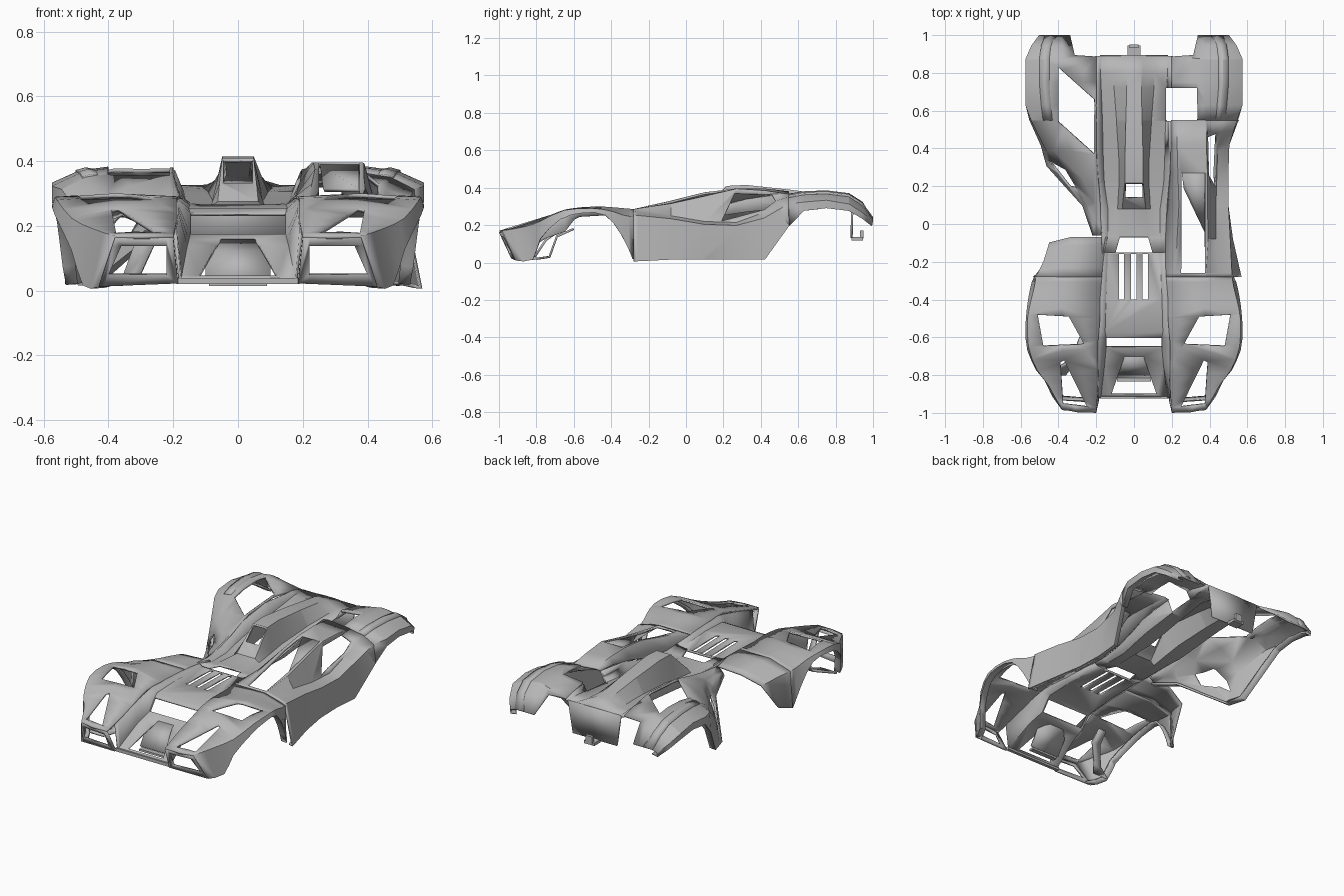
import bpy
import bmesh
from mathutils import Vector

old = bpy.data.objects.get("Cube")
if old:
    bpy.data.objects.remove(old, do_unlink=True)

paint = bpy.data.materials.new("plain grey")
paint.use_nodes = True
paint.diffuse_color = (.47, .47, .47, 1)
paint.node_tree.nodes["Principled BSDF"].inputs["Base Color"].default_value = paint.diffuse_color


def smooth_rows(rows, steps):
    """Insert curved in-between rows along the length of a panel."""
    rows = [[Vector(p) for p in row] for row in rows]
    result = []
    for i in range(len(rows) - 1):
        before, after = rows[max(i - 1, 0)], rows[min(i + 2, len(rows) - 1)]
        for k in range(steps):
            t = k / steps
            blended = []
            for a, b, c, d in zip(before, rows[i], rows[i + 1], after):
                m, n = (c - a) / 2, (d - b) / 2
                blended.append(b + m * t + (3 * (c - b) - 2 * m - n) * t ** 2
                               + (2 * (b - c) + m + n) * t ** 3)
            result.append(blended)
    return result + [rows[-1]]


def cut_hole(bm, axis, outline, min_x=-9):
    """Remove a convex outline, projected along an axis, from the sheet."""
    u, v = [i for i in range(3) if i != axis]
    middle = Vector((0, 0, 0))
    for p in outline:
        middle[u] += p[0] / len(outline)
        middle[v] += p[1] / len(outline)
    inside = [f for f in bm.faces if f.calc_center_median().x > min_x]
    for p, q in zip(outline, outline[1:] + outline[:1]):
        spot, normal = Vector((0, 0, 0)), Vector((0, 0, 0))
        spot[u], spot[v] = p
        normal[u], normal[v] = q[1] - p[1], p[0] - q[0]
        normal.normalize()
        if normal.dot(middle - spot) > 0:
            normal.negate()
        geom = set(inside)
        for f in inside:
            geom.update(f.edges)
            geom.update(f.verts)
        cut = bmesh.ops.bisect_plane(bm, geom=list(geom), dist=.00001,
                                     plane_co=spot, plane_no=normal)
        inside = [f for f in cut["geom"] if isinstance(f, bmesh.types.BMFace)
                  and normal.dot(f.calc_center_median() - spot) < 0]
    bmesh.ops.delete(bm, geom=inside, context="FACES")


def panel(name, rows, holes=(), side=1, steps=1, lip=0):
    """Thin sheet through rows of points, with cut holes and an inner lip."""
    rows = smooth_rows(rows, steps)
    if lip:
        rows = [row + [row[-1] + Vector((-lip, 0, .004))] for row in rows]
    bm = bmesh.new()
    grid = [[bm.verts.new(p) for p in row] for row in rows]
    for near, far in zip(grid, grid[1:]):
        for i in range(len(near) - 1):
            bm.faces.new((near[i], near[i + 1], far[i + 1], far[i]))
    for hole in holes:
        cut_hole(bm, *hole)
    for vert in bm.verts:
        vert.co.x *= side
    mesh = bpy.data.meshes.new(name)
    bm.to_mesh(mesh)
    bm.free()
    mesh.materials.append(paint)
    obj = bpy.data.objects.new(name, mesh)
    bpy.context.collection.objects.link(obj)
    shell = obj.modifiers.new("thickness", "SOLIDIFY")
    shell.thickness, shell.offset = .012, 0
    bpy.ops.object.select_all(action="DESELECT")
    obj.select_set(True)
    bpy.context.view_layer.objects.active = obj
    bpy.ops.object.shade_smooth_by_angle(angle=.45)


def section(y, *points):
    """Cross-section of (x, z) points; a point with its own y is kept."""
    return [p if len(p) == 3 else (p[0], y, p[1]) for p in points]


def mirrored(y, *half):
    """Symmetric cross-section from its outer-to-inner half."""
    return section(y, *[(-x, z) for x, z in half], *reversed(half))


def rectangle(left, right, low, high):
    return [(left, low), (right, low), (right, high), (left, high)]


def box(name, centre, size):
    bpy.ops.mesh.primitive_cube_add(size=1, location=centre)
    obj = bpy.context.object
    obj.name, obj.scale = name, size
    obj.data.materials.append(paint)


# Directions in which holes are cut
ACROSS, ALONG, DOWN = range(3)
SIDES = {"left": 1, "right": -1}

# Front fenders: inner edge, crown, shoulder, arch edge
nose_corner, nose_foot = (.38, -.98, .165), (.43, -.91, .015)
fender_end = section(-.28, (.17, .28), (.38, .28), (.515, .24), (.53, .02))
fender = [
    section(-.995, (.2, .165), (.3, .165), nose_corner, nose_foot),
    section(-.85, (.19, .21), (.36, .21), (.45, .19), (.475, -.82, .02)),
    section(-.72, (.19, .25), (.37, .25), (.51, -.77, .22), (.51, -.78, .13)),
    section(-.62, (.19, .28), (.38, .285), (.555, -.65, .275), (.56, -.67, .235)),
    section(-.5, (.18, .285), (.38, .295), (.56, .285), (.57, -.55, .268)),
    section(-.4, (.18, .28), (.38, .29), (.54, .27), (.56, -.43, .255)),
    section(-.34, (.175, .28), (.38, .285), (.525, .25), (.545, .145)),
    fender_end,
]
fender_holes = [
    (DOWN, [(.51, -.48), (.345, -.49), (.265, -.635), (.48, -.645)]),
    (DOWN, [(.37, -.72), (.39, -.73), (.375, -.95), (.25, -.965)]),
]
lamp_frame = [[(.2, -.995, .165), nose_corner], [(.185, -.93, .025), nose_foot]]
lamp_hole = (ALONG, [(.22, .05), (.22, .14), (.36, .14), (.4, .05)])
for word, side in SIDES.items():
    panel("front_fender_" + word, fender, fender_holes, side, steps=2, lip=.035)
    panel("lamp_frame_" + word, lamp_frame, [lamp_hole], side)

# Right fender tail sloping down behind the front wheel
tail = [fender_end,
        section(-.17, (.16, .275), (.35, .27), (.475, -.2, .22), (.5, -.26, .02)),
        section(-.07, (.14, .26), (.33, .25), (.445, -.1, .2), (.475, -.22, .03))]
panel("fender_tail_right", tail, side=-1, steps=2)

# Wheel well brace behind the right lamp
brace = [section(-.6, (.24, .18), (.29, .18)), section(-.69, (.26, .14), (.32, .14)),
         section(-.73, (.31, .03), (.36, .03)), section(-.8, (.36, .02), (.47, .02))]
panel("well_brace", brace, side=-1)

# Hood and nose with grille opening, vent slots and nose intake
hood = [mirrored(-.15, (.17, .275), (.14, .255)), mirrored(-.4, (.18, .28), (.15, .26)),
        mirrored(-.57, (.19, .28), (.155, .25)), mirrored(-.6, (.19, .275), (.15, .235)),
        mirrored(-.65, (.19, .265), (.15, .17)), mirrored(-.75, (.19, .24), (.16, .135)),
        mirrored(-.92, (.195, .185), (.18, .03))]
hood_holes = [(DOWN, rectangle(x, x + .028, -.4, -.158)) for x in (-.08, -.016, .046)]
hood_holes.append((DOWN, rectangle(-.145, .145, -.65, -.6)))
hood_holes.append((DOWN, [(-.05, -.7), (.05, -.7), (.12, -.9), (-.12, -.9)]))
panel("hood_and_nose", hood, hood_holes)
panel("nose_recess", [mirrored(-.7, (.05, .155)), mirrored(-.75, (.1, .12)), mirrored(-.81, (.1, .03))])
box("splitter", (0, -.82, .02), (.18, .03, .012))
box("bumper_bar", (0, -.915, .03), (.38, .02, .02))

# Centre deck rising into the roof air intake
spine = [mirrored(-.15, (.17, .275), (.15, .265), (.11, .26), (.1, .26)),
         mirrored(-.06, (.17, .27), (.14, .25), (.1, .25), (.08, .25)),
         mirrored(.08, (.18, .28), (.14, .25), (.085, .25), (.06, .27)),
         mirrored(.22, (.19, .31), (.16, .26), (.075, .26), (.045, .405)),
         mirrored(.32, (.2, .34), (.165, .275), (.075, .275), (.045, .41)),
         mirrored(.55, (.2, .37), (.17, .3), (.09, .3), (.04, .385)),
         mirrored(.8, (.2, .345), (.18, .32), (.11, .315), (.035, .35)),
         mirrored(.89, (.2, .325), (.18, .32), (.13, .32), (.035, .325))]
deck_cut = (DOWN, rectangle(.17, .335, .545, .72))
intake_cut = (DOWN, rectangle(-.045, .045, .14, .215))
scuttle_cut = (DOWN, [(-.075, -.07), (.075, -.07), (.1, -.16), (-.1, -.16)])
panel("centre_deck", spine, [deck_cut, intake_cut, scuttle_cut])

# Cockpit on the left: deck edge, roof edges, window foot, crease, sill
cockpit = [
    section(-.28, (.17, .28), (.22, .28), (.38, .28), (.45, .27), (.515, .25), (.565, .01)),
    section(-.08, (.17, .27), (.23, .325), (.39, .31), (.43, .245), (.505, .23), (.52, .02)),
    section(.1, (.18, .285), (.24, .37), (.385, .35), (.43, .215), (.495, .2), (.49, .02)),
    section(.27, (.195, .33), (.235, .39), (.385, .39), (.435, .21), (.495, .195), (.485, .02)),
    section(.42, (.2, .36), (.23, .39), (.38, .38), (.44, .265), (.5, .235), (.5, .02)),
    section(.55, (.2, .37), (.23, .375), (.38, .36), (.47, .345), (.54, .31), (.55, .2)),
]
windshield = (DOWN, rectangle(.25, .375, -.26, .27))
side_window = (ACROSS, [(.19, .22), (.26, .368), (.46, .362), (.48, .325), (.42, .28)], .36)
panel("cockpit", cockpit, [windshield, side_window], lip=.02)
panel("cockpit_liner", [section(.27, (.255, .385), (.375, .385)),
                        section(.19, (.265, .31), (.375, -.04, .31))])

# Rear fenders: deck edge, crown, band, shoulder, arch edge
rear = [
    section(.55, (.2, .37), (.38, .36), (.47, .345), (.54, .31), (.55, .2)),
    section(.63, (.2, .375), (.38, .375), (.48, .36), (.57, .32), (.57, .28)),
    section(.75, (.2, .355), (.38, .38), (.49, .365), (.57, .33), (.57, .295)),
    section(.87, (.2, .885, .325), (.38, .365), (.49, .35), (.57, .31), (.57, .28)),
    section(.94, (.315, .89, .32), (.38, .32), (.48, .305), (.54, .265), (.54, .24)),
    section(.995, (.34, .23), (.38, .23), (.46, .23), (.5, .22), (.5, .2)),
]
# Right fender continues forward as a leg that reaches the ground
leg = [
    section(-.06, (.17, .26), (.19, .25), (.2, .24), (.21, .23), (.215, .22)),
    section(.1, (.18, .29), (.2, .25), (.24, .22), (.26, .19), (.27, .17)),
    section(.24, (.19, .32), (.27, .28), (.34, .21), (.4, .27, .12), (.46, .31, .02)),
    section(.39, (.2, .36), (.33, .32), (.42, .26), (.46, .2), (.49, .415, .02)),
]
leg_cut = (DOWN, [(.45, .34), (.36, .29), (.3, .19), (.34, .2)])
lamp_cut = (DOWN, [(.4, .83), (.21, .66), (.21, .37), (.4, .54)])
panel("rear_fender_left", rear, [deck_cut], lip=.035)
panel("rear_fender_right", leg + rear, [lamp_cut, leg_cut], side=-1, lip=.035)

# Raised ridge along the band of each rear fender
ridge_profile = [Vector((-.05, 0, .004)), Vector((-.02, 0, .01)), Vector((.01, 0, .002))]
ridge = [[Vector(row[2]) + offset for offset in ridge_profile] for row in rear]
for word, side in SIDES.items():
    panel("fender_ridge_" + word, ridge, side=side)

# Rear plate with its mounting hook
panel("rear_plate", [mirrored(.89, (.18, .325)), mirrored(.885, (.15, .13))])
box("hook_arm", (0, .915, .128), (.07, .06, .018))
box("hook_tip", (0, .94, .15), (.045, .018, .045))
